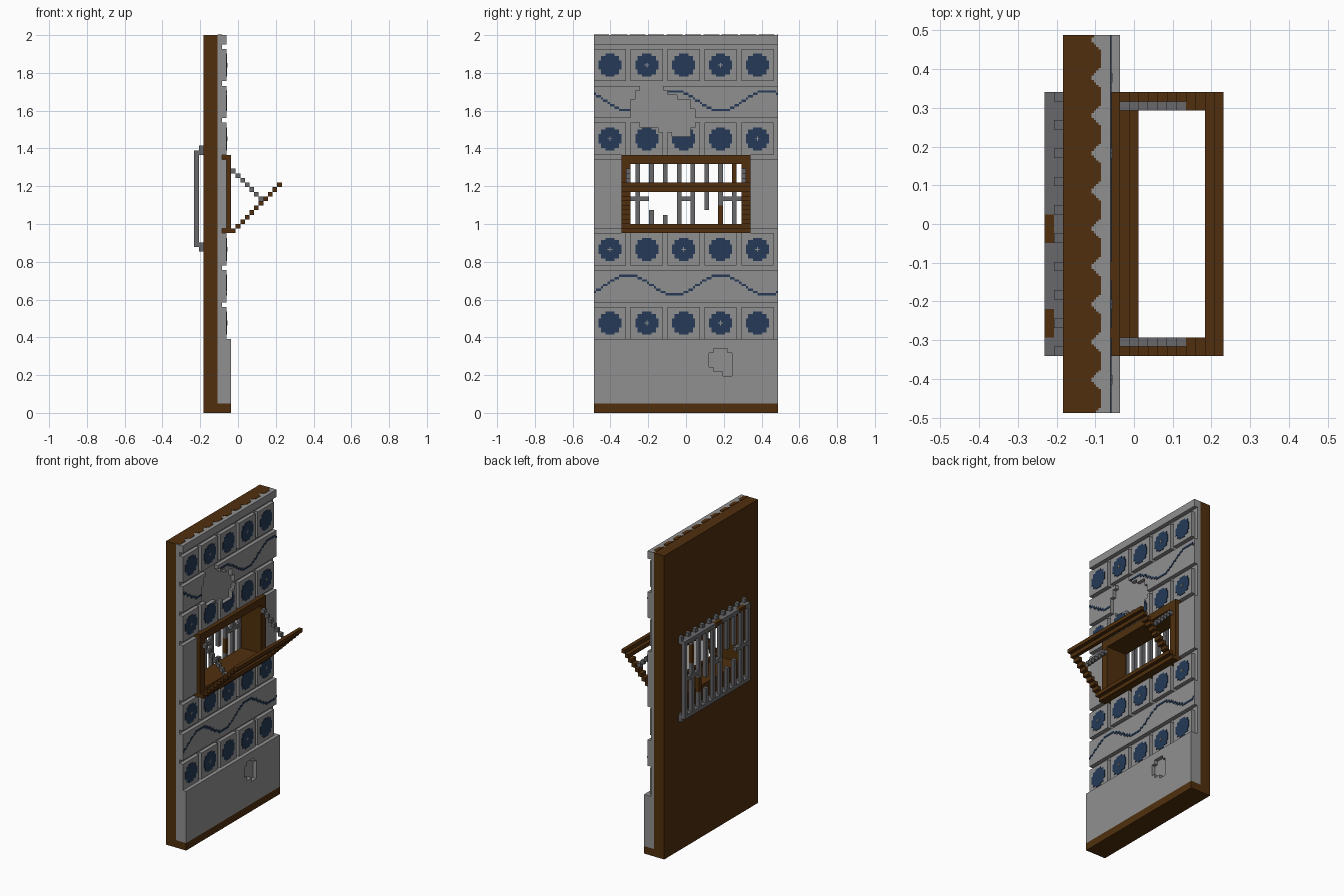
import bpy, bmesh, math
from itertools import product

if "Cube" in bpy.data.objects:
    bpy.data.objects.remove(bpy.data.objects["Cube"])

V = 2 / 82                               # size of one block
ORIGIN = (-9.5 * V, -20 * V, 0.0)        # corner of block (0, 0, 0)


def material(name, rgb):
    m = bpy.data.materials.new(name)
    m.use_nodes = True
    m.diffuse_color = (*rgb, 1)
    bsdf = next(n for n in m.node_tree.nodes if n.type == 'BSDF_PRINCIPLED')
    bsdf.inputs["Base Color"].default_value = (*rgb, 1)
    return m


WOOD = material("dark wood", (0.080, 0.028, 0.004))
STONE = material("grey stone", (0.28, 0.28, 0.28))
IRON = material("dark iron", (0.14, 0.14, 0.15))
BLUE = material("navy glaze", (0.018, 0.042, 0.095))

SIDES = {  # neighbour direction -> corners of that side, wound outwards
    (1, 0, 0): ((1, 0, 0), (1, 1, 0), (1, 1, 1), (1, 0, 1)),
    (-1, 0, 0): ((0, 0, 0), (0, 0, 1), (0, 1, 1), (0, 1, 0)),
    (0, 1, 0): ((0, 1, 0), (0, 1, 1), (1, 1, 1), (1, 1, 0)),
    (0, -1, 0): ((0, 0, 0), (1, 0, 0), (1, 0, 1), (0, 0, 1)),
    (0, 0, 1): ((0, 0, 1), (1, 0, 1), (1, 1, 1), (0, 1, 1)),
    (0, 0, -1): ((0, 0, 0), (0, 1, 0), (1, 1, 0), (1, 0, 0)),
}


def blocks(name, cells, mats, origin=ORIGIN, size=(V, V, V), rule=None):
    """Join grid cells into one mesh, keeping only the outer sides."""
    cells = set(cells)
    bm = bmesh.new()
    verts = {}
    for c in sorted(cells):
        for d, corners in SIDES.items():
            if tuple(a + b for a, b in zip(c, d)) in cells:
                continue
            loop = []
            for k in corners:
                p = tuple(a + b for a, b in zip(c, k))
                if p not in verts:
                    verts[p] = bm.verts.new([o + s * a for o, s, a in zip(origin, size, p)])
                loop.append(verts[p])
            f = bm.faces.new(loop)
            f.material_index = rule(*c) if rule else 0
    me = bpy.data.meshes.new(name)
    bm.to_mesh(me)
    bm.free()
    for m in mats:
        me.materials.append(m)
    ob = bpy.data.objects.new(name, me)
    bpy.context.collection.objects.link(ob)
    return ob


def span(i, j, k):
    return set(product(range(*i), range(*j), range(*k)))


# Wooden backing with window opening, and the plinth
backing = span((2, 5), (0, 40), (0, 82)) - span((2, 5), (8, 32), (41, 54))
blocks("wooden_backing", backing | span((5, 8), (0, 40), (0, 2)), [WOOD])

# Chipped areas: height row -> first and last missing block
CHIP_TOP = {70: (10, 14), 69: (9, 15), 68: (9, 17), 67: (8, 20), 66: (8, 20), 65: (8, 21),
            64: (8, 21), 62: (10, 21), 61: (14, 20), 60: (17, 20)}
CHIP_LOW = {13: (26, 28), 12: (25, 29), 11: (25, 29), 10: (25, 29), 9: (26, 29), 8: (28, 29)}


def chip(x, rows):
    return {(x, j, k) for k, (a, b) in rows.items() for j in range(a, b + 1)}


# Stone facing: thin base layer, skirt, tile rows and relief panels
TILE_ROWS = (16, 32, 56, 72)
WAVE_ROWS = (24, 64)
facing = span((5, 6), (0, 40), (2, 82)) | span((6, 8), (0, 40), (2, 16))
for k in TILE_ROWS:
    for j in range(0, 40, 8):
        facing |= span((6, 7), (j, j + 7), (k, k + 7))
for k in WAVE_ROWS:
    facing |= span((6, 7), (0, 40), (k, k + 7))
facing |= span((6, 7), (0, 40), (40, 55)) | span((6, 7), (0, 40), (80, 82))
facing -= span((5, 8), (6, 34), (39, 56))
facing -= chip(6, CHIP_TOP) | chip(7, CHIP_LOW)
blocks("stone_facing", facing, [STONE])

# Blue discs and waves, drawn in half blocks on the tile faces
pixels = set()
HALF_WIDTHS = (2, 4, 4, 5, 5, 5, 5, 4, 4, 2)
for k in TILE_ROWS:
    for j in range(0, 40, 8):
        for r, w in enumerate(HALF_WIDTHS):
            pixels |= {(0, 2 * j + 7 + c, 2 * k + 2 + r) for c in range(-w, w)}


def wave_height(col, sign):
    return round(sign * 4.0 * max(-0.9, min(0.9, 1.15 * math.cos(2 * math.pi * (col - 14.5) / 40))))


for k, sign in zip(WAVE_ROWS, (1, -1)):
    for col in range(80):
        pixels.add((0, col, 2 * k + 7 + wave_height(col, sign)))
pixels = {p for p in pixels if (6, p[1] // 2, p[2] // 2) in facing}
FACE_X = ORIGIN[0] + 7 * V
blocks("blue_glaze", pixels, [BLUE], (FACE_X, ORIGIN[1], 0), (0.003, V / 2, V / 2))

# Tiny grey crosses at the middle of some discs
crosses = set()
for row, tiles in zip(TILE_ROWS, ((1, 3), (0, 2, 4), (0, 4), (1, 3))):
    for t in tiles:
        cy, cz = (8 * t + 3) * 5 + 2, (row + 3) * 5 + 2
        for d in (-2, -1, 0, 1, 2):
            crosses |= {(0, cy + d, cz), (0, cy, cz + d)}
blocks("disc_crosses", crosses, [STONE], (FACE_X + 0.003, ORIGIN[1], 0), (0.002, V / 5, V / 5))

# Scalloped wood edge along the top
scallops = set()
for col in range(160):
    dist = abs((col + 0.5 - 78 + 8) % 16 - 8)
    scallops |= {(n, col, 0) for n in range(min(4, int(dist)))}
blocks("scalloped_top_edge", scallops, [WOOD],
       (ORIGIN[0] + 5 * V, ORIGIN[1], 2.0), (V / 4, V / 4, 0.002))

# Window frame
blocks("window_frame", span((5, 8), (6, 34), (39, 56)) - span((5, 8), (8, 32), (41, 54)), [WOOD])

# Propped shutter: stepped open frame leaning outwards
shutter = set()
for n in range(11):
    for j in range(6, 34):
        if n in (0, 1, 9, 10) or j < 8 or j >= 32:
            shutter.add((8 + n, j, 39 + n))
blocks("propped_shutter", shutter, [WOOD])

# Chains holding the shutter
for side, j in (("right", 7), ("left", 32)):
    blocks("shutter_chain_" + side, {(8 + n, j, 52 - n) for n in range(7)}, [IRON])

# Iron grille on the rear, with broken bars and rusty stretches
grille = span((0, 2), (6, 34), (36, 37)) | span((0, 2), (6, 34), (56, 57))
BREAKS = {12: (44, 48), 15: (43, 48), 24: (41, 44)}
for j in range(6, 34, 3):
    grille |= span((0, 1), (j, j + 1), (36, 57))
    grille |= {(1, j, 35), (1, j, 57)}
    if j in BREAKS:
        grille -= span((0, 1), (j, j + 1), BREAKS[j])
for a, b in ((6, 12), (18, 22), (27, 34)):
    grille |= span((0, 1), (a, b), (46, 47))


def rust(i, j, k):
    on_rail = i == 0 and k == 56 and (j in (8, 9, 10) or j in (18, 19, 20))
    on_bar = (j == 27 and 40 < k < 45) or (j == 30 and 49 < k < 55)
    return int(on_rail or on_bar)


blocks("rear_grille", grille, [IRON, WOOD], rule=rust)
